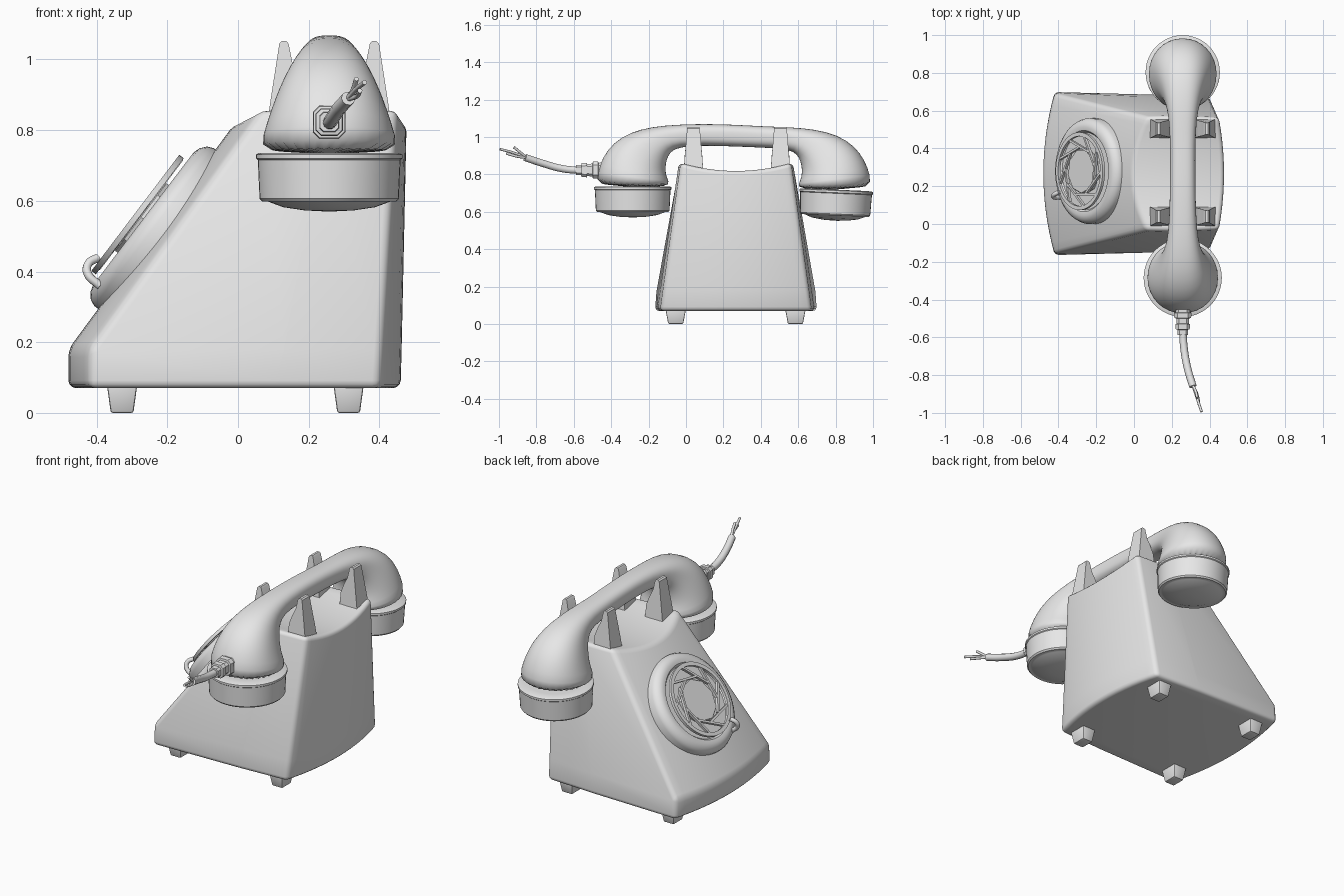
import bpy, bmesh, math
from mathutils import Matrix, Vector

cube = bpy.data.objects.get("Cube")
if cube:
    bpy.data.objects.remove(cube)

gray = bpy.data.materials.new("plain_gray")
gray.use_nodes = True
gray.diffuse_color = (0.8, 0.8, 0.8, 1)
gray.node_tree.nodes["Principled BSDF"].inputs["Base Color"].default_value = (0.8, 0.8, 0.8, 1)

MID_Y, ARM_X = 0.267, 0.258


def activate(ob):
    bpy.ops.object.select_all(action='DESELECT')
    ob.select_set(True)
    bpy.context.view_layer.objects.active = ob


def add(name, bm, matrix=None, angle=35):
    bmesh.ops.recalc_face_normals(bm, faces=bm.faces)
    me = bpy.data.meshes.new(name)
    bm.to_mesh(me)
    bm.free()
    me.materials.append(gray)
    ob = bpy.data.objects.new(name, me)
    bpy.context.collection.objects.link(ob)
    if matrix:
        ob.matrix_world = matrix
    activate(ob)
    bpy.ops.object.shade_smooth_by_angle(angle=math.radians(angle))
    return ob


def loft(rings, caps=True, closed=False):
    bm = bmesh.new()
    rows = [[bm.verts.new(p) for p in ring] for ring in rings]
    pairs = list(zip(rows, rows[1:])) + ([(rows[-1], rows[0])] if closed else [])
    for a, b in pairs:
        for i in range(len(a)):
            j = (i + 1) % len(a)
            bm.faces.new((a[i], a[j], b[j], b[i]))
    if caps and not closed:
        bm.faces.new(rows[0])
        bm.faces.new(rows[-1])
    return bm


def lathe(profile, seg=48, closed=False):
    turn = [2 * math.pi * k / seg for k in range(seg)]
    return loft([[(r * math.cos(a), r * math.sin(a), z) for a in turn] for r, z in profile],
                closed=closed)


def bevel_sharp(bm, width, segments, angle=0.5):
    bmesh.ops.recalc_face_normals(bm, faces=bm.faces)
    edges = [e for e in bm.edges if len(e.link_faces) == 2 and e.calc_face_angle() > angle]
    bmesh.ops.bevel(bm, geom=edges, offset=width, segments=segments, profile=0.5,
                    affect='EDGES', clamp_overlap=True)


def frustum(name, x, y, z0, z1, bottom, top, bev=0.006):
    rings = []
    for z, (hx, hy) in ((z0, bottom), (z1, top)):
        rings.append([(x + sx * hx, y + sy * hy, z) for sx, sy in ((-1, -1), (1, -1), (1, 1), (-1, 1))])
    bm = loft(rings)
    bevel_sharp(bm, bev, 2)
    return add(name, bm)


def tube(name, points, radius, matrix=None):
    cu = bpy.data.curves.new(name, 'CURVE')
    cu.dimensions = '3D'
    cu.bevel_depth = radius
    cu.bevel_resolution = 3
    cu.use_fill_caps = True
    sp = cu.splines.new('BEZIER')
    sp.bezier_points.add(len(points) - 1)
    for bp, p in zip(sp.bezier_points, points):
        bp.co = p
        bp.handle_left_type = bp.handle_right_type = 'AUTO'
    cu.materials.append(gray)
    ob = bpy.data.objects.new(name, cu)
    bpy.context.collection.objects.link(ob)
    if matrix:
        ob.matrix_world = matrix
    activate(ob)
    bpy.ops.object.convert(target='MESH')
    bpy.ops.object.shade_smooth_by_angle(angle=math.radians(40))


# Body: wedge with bowed front and back and a dished top
N = 14
T = [-1 + 2 * i / N for i in range(N + 1)]


def body_ring(z, dip, front, front_w, seam_x, seam_w, back, back_w):
    def edge(mid_corner, w):
        mid, corner = mid_corner
        return [(corner + (mid - corner) * (1 - t * t), MID_Y + w * t, z - dip * (1 - t * t)) for t in T]
    return (edge(front, front_w) + [(seam_x, MID_Y + seam_w, z)]
            + edge(back, back_w)[::-1] + [(seam_x, MID_Y - seam_w, z)])


rings = [body_ring(0.07, 0, (-0.48, -0.42), 0.433, 0.11, 0.42, (0.46, 0.40), 0.405),
         body_ring(0.18, 0, (-0.48, -0.42), 0.425, 0.13, 0.405, (0.463, 0.407), 0.39),
         body_ring(0.86, 0.042, (-0.01, 0.07), 0.30, 0.25, 0.305, (0.477, 0.45), 0.295)]
bm = loft(rings, caps=False)
bm.verts.ensure_lookup_table()
size = 2 * N + 4
for start in (0, 2 * size):
    v = bm.verts[start:start + size]
    back = v[N + 2:2 * N + 3][::-1]
    for i in range(N):
        quad = [v[i], v[i + 1], back[i + 1], back[i]]
        if i == N - 1:
            quad.insert(2, v[N + 1])
        if i == 0:
            quad.append(v[size - 1])
        bm.faces.new(quad)
for s in (N + 1, size - 1):
    for k in range(2):
        bm.edges.get((bm.verts[s + k * size], bm.verts[s + (k + 1) * size])).smooth = False
bevel_sharp(bm, 0.022, 3)
add("body", bm)

# Feet
for i, x in enumerate((-0.328, 0.313)):
    for j, y in enumerate((-0.055, 0.585)):
        frustum(f"foot_{i}_{j}", x, y, 0, 0.08, (0.032, 0.04), (0.043, 0.055))

# Cradle prongs: tapered blades with a hollowed inner side
prong = [(-0.178, 0.80, 0.053), (-0.165, 0.89, 0.047), (-0.141, 1.045, 0.034), (-0.134, 1.052, 0.031),
         (-0.121, 1.052, 0.031), (-0.115, 1.045, 0.034), (-0.104, 0.99, 0.038), (-0.085, 0.95, 0.042),
         (-0.068, 0.90, 0.047), (-0.062, 0.80, 0.053)]
for end, y in (("near", 0.04), ("far", 0.505)):
    for side, s in (("front", 1), ("back", -1)):
        bm = loft([[(ARM_X + s * x, y + k * w, z) for x, z, w in prong] for k in (-1, 1)])
        add(f"cradle_prong_{end}_{side}", bm)

# Handset: sections given by outer point, inner point and half width
half = [(-0.485, 0.73, -0.085, 0.73, 0.200), (-0.476, 0.81, -0.092, 0.762, 0.188),
        (-0.446, 0.892, -0.108, 0.80, 0.168), (-0.39, 0.968, -0.11, 0.84, 0.145),
        (-0.30, 1.025, -0.103, 0.88, 0.118), (-0.18, 1.055, -0.085, 0.92, 0.093),
        (-0.05, 1.066, -0.04, 0.946, 0.076), (0.09, 1.07, 0.09, 0.955, 0.069)]
far = [(0.51 - a, b - 0.014, 0.51 - c, d - 0.012, w * 0.96) for a, b, c, d, w in half]
sections = half + [(0.255, 1.066, 0.255, 0.949, 0.067)] + far[::-1]
rings = []
for k, (oy, oz, iy, iz, w) in enumerate(sections):
    power = 1 - 0.28 * min(k, len(sections) - 1 - k) / 8
    ring = []
    for i in range(32):
        a = 2 * math.pi * i / 32
        c, s = (math.copysign(abs(f) ** power, f) for f in (math.cos(a), math.sin(a)))
        ring.append((ARM_X + w * s, (oy + iy) / 2 + c * (oy - iy) / 2, (oz + iz) / 2 + c * (oz - iz) / 2))
    rings.append(ring)
bm = loft(rings)
arm = add("handset_arm", bm, angle=50)
arm.modifiers.new("smooth", 'SUBSURF').levels = 1

# Mouthpiece and earpiece cups
cup = [(0.01, -0.158), (0.07, -0.155), (0.13, -0.146), (0.168, -0.132), (0.178, -0.128), (0.19, -0.13),
       (0.197, -0.122), (0.202, -0.012), (0.207, -0.008), (0.207, 0.003), (0.199, 0.007), (0.15, 0.008)]
for name, y, z, scale, tilt in (("mouthpiece", -0.285, 0.728, 1, 0), ("earpiece", 0.803, 0.71, 0.95, -2.5)):
    m = (Matrix.Translation((ARM_X, y, z)) @ Matrix.Rotation(math.radians(tilt), 4, 'X')
         @ Matrix.Diagonal((scale, scale, 1, 1)))
    add(name, lathe(cup), m)

# Ribbed strain relief and cord with two bare wires
rings = []
for k in range(12):
    w = (0.054 - 0.0019 * k) * (1 if k // 2 % 2 == 0 else 0.8)
    y = -0.41 - 0.03 * (k // 2 + k % 2) + (0.002 if k % 2 else 0)
    corners = [(1, .6), (.6, 1), (-.6, 1), (-1, .6), (-1, -.6), (-.6, -1), (.6, -1), (1, -.6)]
    rings.append([(ARM_X + w * a, y, 0.823 + w * b) for a, b in corners])
add("strain_relief", loft(rings))
tube("cord", [(0.258, -0.55, 0.82), (0.265, -0.66, 0.83), (0.285, -0.77, 0.86), (0.312, -0.86, 0.89)], 0.02)
for i, end in enumerate([(0.358, -0.995, 0.935), (0.335, -0.92, 0.945), (0.345, -0.96, 0.912)]):
    start = Vector((0.31, -0.85, 0.888))
    middle = start.lerp(Vector(end), 0.5) + Vector((0.004 * i, 0, 0.004 * (1 - i)))
    tube(f"wire_{i}", [start, middle, end], 0.007)

# Dial, built flat and laid on the sloping face
normal, up = Vector((-0.797, 0, 0.604)), Vector((0.604, 0, 0.797))
dial = Matrix.Translation((-0.23, 0.28, 0.52)) @ Matrix((up.cross(normal), up, normal)).transposed().to_4x4()
add("dial_base", lathe([(0.28, -0.05), (0.28, 0.01), (0.272, 0.028), (0.255, 0.042), (0.235, 0.048),
                        (0.215, 0.045), (0.205, 0.033), (0.01, 0.033)], 64), dial)
add("dial_ring", lathe([(0.185, 0.06), (0.206, 0.06), (0.206, 0.076), (0.185, 0.076)], 64, True), dial)
add("dial_hub", lathe([(0.122, 0.03), (0.122, 0.056), (0.116, 0.062), (0.01, 0.062)], 9), dial)

# Swirling slats between hub and ring
bm = bmesh.new()
for k in range(9):
    turn = Matrix.Rotation(2 * math.pi * k / 9, 4, 'Z')
    bmesh.ops.create_cube(bm, size=1, matrix=turn @ Matrix.Translation((0.122, 0.06, 0.066))
                          @ Matrix.Diagonal((0.012, 0.19, 0.016, 1)))
add("dial_slats", bm, dial)

# Finger stop hooking over the ring
tube("finger_stop", [(0.14, -0.225, 0.03), (0.137, -0.218, 0.08), (0.125, -0.195, 0.095), (0.11, -0.165, 0.084)],
     0.012, dial)
